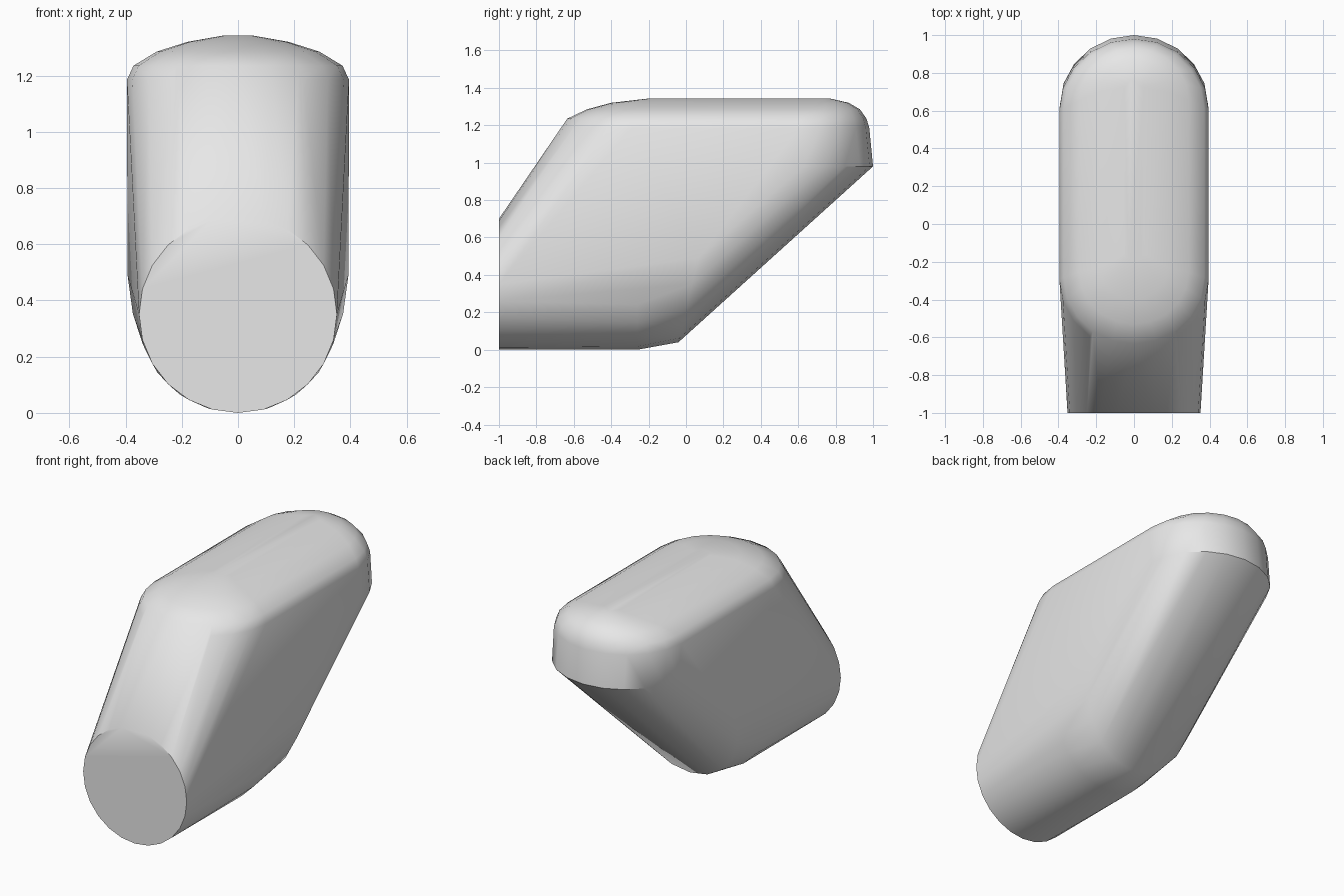
import bpy
import bmesh
from math import sin, cos, pi, radians

cube = bpy.data.objects.get("Cube")
if cube:
    bpy.data.objects.remove(cube, do_unlink=True)

STEPS = 10
bm = bmesh.new()


def half_arc(start, end, steps=STEPS):
    return [start + (end - start) * i / steps for i in range(steps + 1)]


# Round flat front end
for a in half_arc(0, 2 * pi, 24)[:-1]:
    bm.verts.new((0.352 * sin(a), -1, 0.35 - 0.35 * cos(a)))

# Rounded belly, then the bend into the sloping underside
for a in half_arc(-pi / 2, pi / 2):
    rise = 1 - cos(a)
    bm.verts.new((0.355 * sin(a), -0.26, 0.35 - 0.35 * cos(a)))
    bm.verts.new((0.393 * sin(a), -0.04 + 0.106 * rise, 0.04 + 0.45 * rise))

# Sharp lower rim of the back tip
for a in half_arc(-pi / 2, pi / 2):
    bm.verts.new((0.392 * sin(a), 0.63 + 0.37 * cos(a), 0.98))

# Softly domed top, as stacked rounded outlines: height, half width, front, back
for z, w, front, back in ((1.185, 0.395, -0.667, 0.98), (1.235, 0.372, -0.635, 0.965),
                          (1.285, 0.29, -0.53, 0.93), (1.32, 0.18, -0.4, 0.87),
                          (1.343, 0.05, -0.2, 0.77)):
    depth = 0.95 * w
    for a in half_arc(-pi / 2, pi / 2):
        bm.verts.new((w * sin(a), front + depth * (1 - cos(a)), z))
        bm.verts.new((w * sin(a), back - depth * (1 - cos(a)), z))

# Stretch one skin over the outlines and merge its flat areas
bmesh.ops.remove_doubles(bm, verts=bm.verts[:], dist=0.001)
bmesh.ops.convex_hull(bm, input=bm.verts[:])
bmesh.ops.delete(bm, geom=[v for v in bm.verts if not v.link_faces], context='VERTS')
bmesh.ops.dissolve_limit(bm, angle_limit=radians(0.5), verts=bm.verts[:], edges=bm.edges[:])
bmesh.ops.recalc_face_normals(bm, faces=bm.faces[:])

mesh = bpy.data.meshes.new("slanted_body")
bm.to_mesh(mesh)
bm.free()
body = bpy.data.objects.new("slanted_body", mesh)
bpy.context.collection.objects.link(body)

grey = bpy.data.materials.new("light_grey")
grey.use_nodes = True
color = (0.8, 0.8, 0.8, 1)
grey.diffuse_color = color
grey.node_tree.nodes["Principled BSDF"].inputs["Base Color"].default_value = color
mesh.materials.append(grey)

bpy.ops.object.select_all(action='DESELECT')
body.select_set(True)
bpy.context.view_layer.objects.active = body
bpy.ops.object.shade_smooth_by_angle(angle=radians(38))
